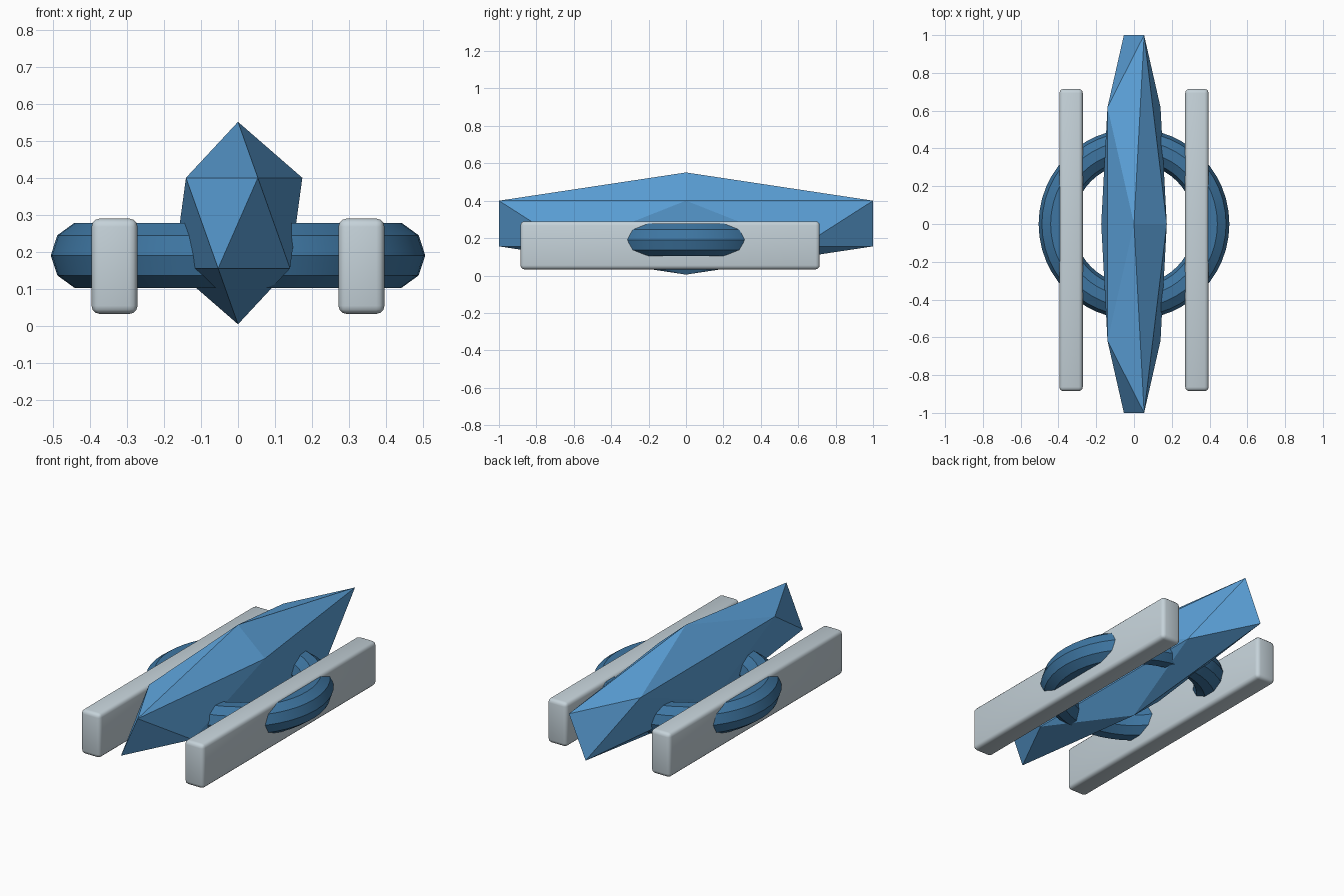
import bpy
import math

if "Cube" in bpy.data.objects:
    bpy.data.objects.remove(bpy.data.objects["Cube"])


def material(name, rgb):
    """Flat colour from 0-255 sRGB values, stored as linear."""
    lin = []
    for c in rgb:
        c /= 255
        lin.append(c / 12.92 if c <= 0.04045 else ((c + 0.055) / 1.055) ** 2.4)
    mat = bpy.data.materials.new(name)
    mat.diffuse_color = (*lin, 1)
    mat.use_nodes = True
    mat.node_tree.nodes["Principled BSDF"].inputs["Base Color"].default_value = mat.diffuse_color
    return mat


def finish(name, mat):
    """Name the active object and give it its colour."""
    obj = bpy.context.object
    obj.name = name
    obj.data.materials.append(mat)
    return obj


hull_blue = material("bright blue", (92, 162, 218))
ring_blue = material("deep blue", (62, 118, 162))
rail_grey = material("pale grey", (197, 210, 217))

# Faceted central hull: a stretched icosahedron
bpy.ops.mesh.primitive_ico_sphere_add(subdivisions=1, radius=1, location=(0, 0, 0.278))
hull = finish("hull", hull_blue)
hull.scale = (0.194, 1.1756, 0.273)
bpy.ops.object.transform_apply(location=False, rotation=False, scale=True)
bpy.ops.object.shade_flat()

# Ring around the hull, ten-sided in section
bpy.ops.mesh.primitive_torus_add(major_segments=48, minor_segments=10,
                                 major_radius=0.413, minor_radius=0.092,
                                 location=(0, 0, 0.191))
finish("ring", ring_blue)
bpy.ops.object.shade_smooth_by_angle(angle=math.radians(30))

# Two long side rails with rounded edges
for side, sign in (("left", -1), ("right", 1)):
    bpy.ops.mesh.primitive_cube_add(size=1, location=(sign * 0.333, -0.085, 0.1615))
    rail = finish(side + "_rail", rail_grey)
    rail.scale = (0.124, 1.6, 0.257)
    bpy.ops.object.transform_apply(location=False, rotation=False, scale=True)
    bevel = rail.modifiers.new("rounded_edges", "BEVEL")
    bevel.width = 0.022
    bevel.segments = 3
    bpy.ops.object.modifier_apply(modifier=bevel.name)
    bpy.ops.object.shade_smooth_by_angle(angle=math.radians(35))
